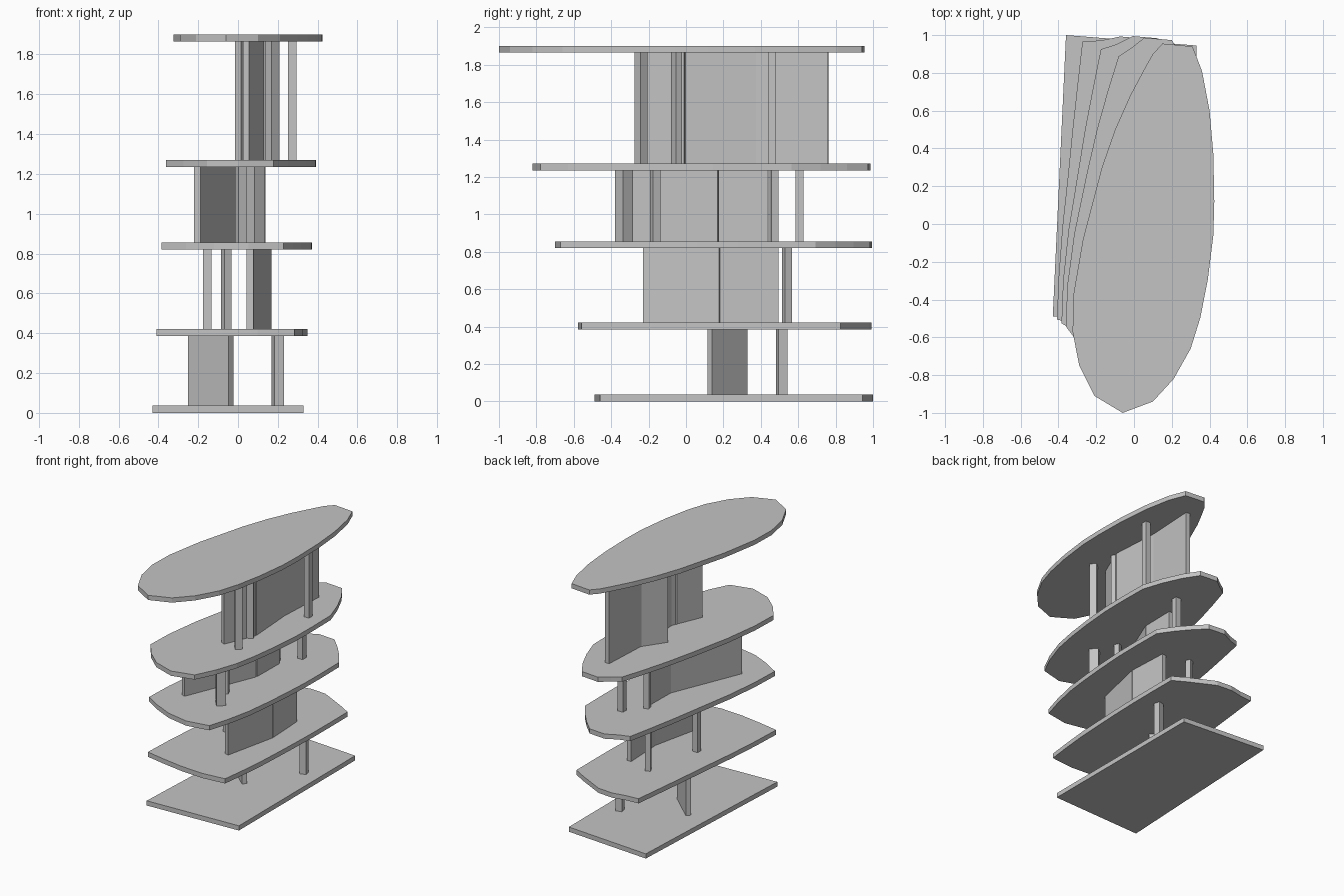
import bpy
import bmesh
import math
from mathutils import Vector

cube = bpy.data.objects.get("Cube")
if cube:
    bpy.data.objects.remove(cube, do_unlink=True)

grey = bpy.data.materials.new("plain grey")
grey.use_nodes = True
colour = (0.55, 0.55, 0.55, 1)
grey.diffuse_color = colour
grey.node_tree.nodes["Principled BSDF"].inputs["Base Color"].default_value = colour


def prism(name, outline, low, high):
    """Extrude a flat outline between two heights."""
    bm = bmesh.new()
    base = bm.faces.new([bm.verts.new((x, y, low)) for x, y in outline])
    top = bmesh.ops.extrude_face_region(bm, geom=[base])["geom"]
    bmesh.ops.translate(bm, vec=(0, 0, high - low),
                        verts=[v for v in top if isinstance(v, bmesh.types.BMVert)])
    bmesh.ops.recalc_face_normals(bm, faces=bm.faces)
    mesh = bpy.data.meshes.new(name)
    bm.to_mesh(mesh)
    bm.free()
    mesh.materials.append(grey)
    obj = bpy.data.objects.new(name, mesh)
    bpy.context.collection.objects.link(obj)
    return obj


def wall(name, start, end, low, high, thick=0.035):
    a, b = Vector(start), Vector(end)
    d = (b - a).normalized() * thick / 2
    n = Vector((-d.y, d.x))
    prism(name, [a + n, a - n, b - n, b + n], low, high)


def column(name, centre, size, turn, low, high):
    c, s = math.cos(math.radians(turn)), math.sin(math.radians(turn))
    h = size / 2
    corners = [(-h, -h), (h, -h), (h, h), (-h, h)]
    prism(name, [(centre[0] + x * c - y * s, centre[1] + x * s + y * c)
                 for x, y in corners], low, high)


# Floor outlines blend from a four-sided base to a long rounded roof
base_corners = [(-.36, 1), (.33, .945), (.33, -.46), (-.43, -.49)]
roof_runs = [
    [(.06, .83), (.10, .90), (.15, .955), (.31, .94), (.36, .81), (.40, .60)],
    [(.42, .37), (.425, .12), (.42, -.06), (.39, -.3), (.35, -.5), (.30, -.66), (.21, -.82)],
    [(.10, -.94), (-.06, -1), (-.21, -.91), (-.29, -.75)],
    [(-.325, -.57), (-.32, -.37), (-.27, -.08), (-.17, .3), (-.10, .5), (-.02, .68)],
]


def floor_outline(t):
    points = []
    for side, run in enumerate(roof_runs):
        a = Vector(base_corners[side])
        b = Vector(base_corners[(side + 1) % 4])
        for i, p in enumerate(run):
            q = a.lerp(b, i / len(run)).lerp(Vector(p), t)
            if side == 0 and i in (2, 3):
                q.y += 0.1 * t * (1 - t)
            points.append(q)
    return points


floors = [0, .385, .82, 1.235, 1.865]
SLAB = 0.036
for number, z in enumerate(floors):
    t = z / floors[-1]
    outline = floor_outline(t) if t else base_corners
    prism(f"floor_slab_{number + 1}", outline, z, z + SLAB)

# Wall paths on each storey: consecutive points are joined by straight panels
wall_paths = [
    [[(-.24, .315), (-.035, .127)]],
    [[(.06, -.225), (.15, .18), (.135, .495)]],
    [[(-.205, -.37), (.02, .175), (.025, .44)]],
    [[(.04, -.24), (.14, -.005), (.115, .375), (.135, .76)], [(.11, .39), (0, .23)]],
]

# Columns on each storey: centre, width and turn in degrees
columns = [
    [((.2, .512), .05, 15)],
    [((-.155, .09), .042, 0), ((-.058, .54), .04, 25)],
    [((.088, -.332), .068, 40), ((.012, -.165), .042, 25),
     ((.115, .607), .045, 0), ((0, .47), .04, 15)],
    [((.172, -.24), .05, 40), ((.135, -.045), .05, 30), ((.272, .46), .042, 0)],
]

for storey in range(4):
    low, high = floors[storey] + SLAB, floors[storey + 1]
    for path in wall_paths[storey]:
        for i in range(len(path) - 1):
            wall(f"wall_panel_{storey + 1}", path[i], path[i + 1], low, high)
    for centre, size, turn in columns[storey]:
        column(f"column_{storey + 1}", centre, size, turn, low, high)
